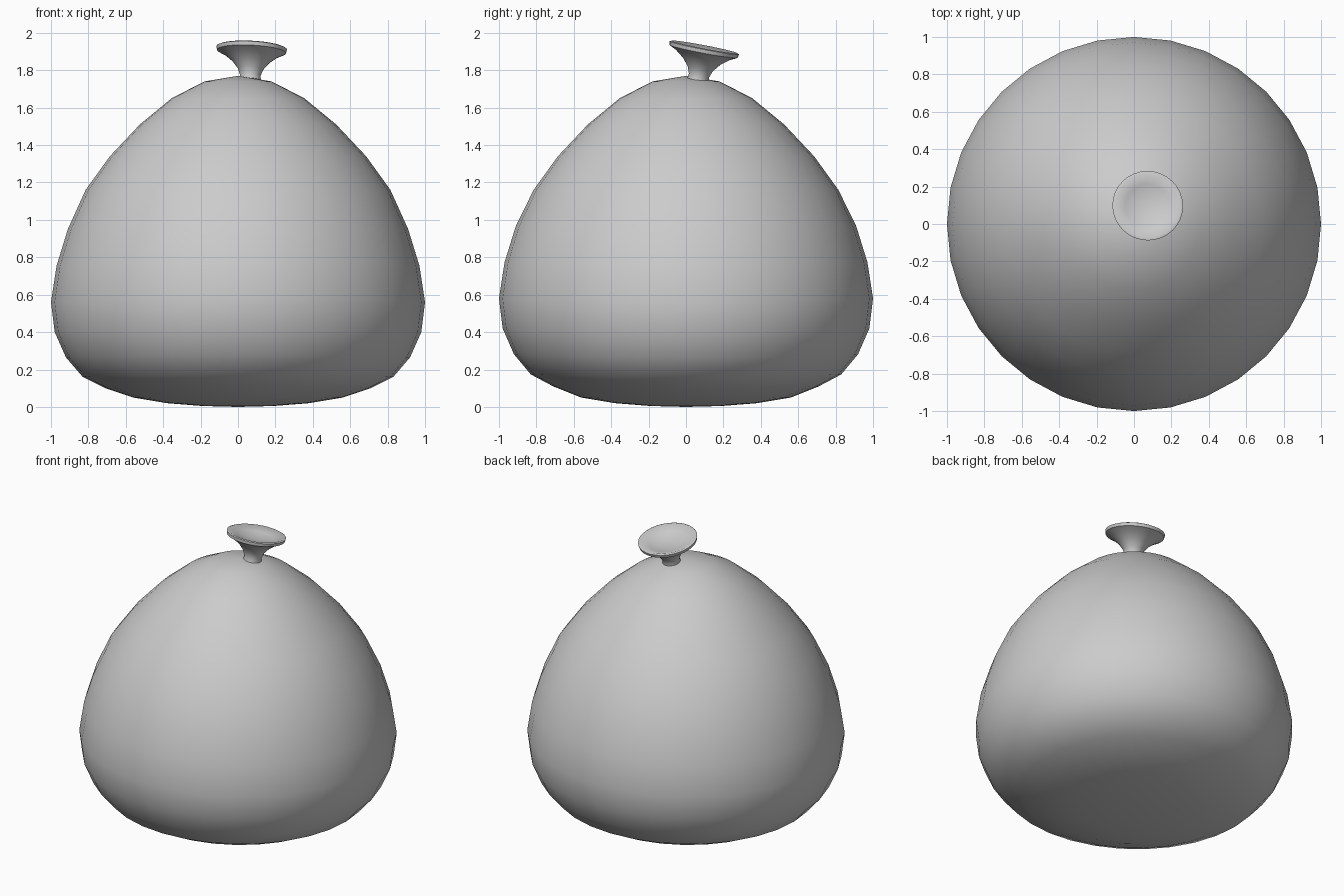
import bpy, bmesh, math
from mathutils import Matrix, Vector

if "Cube" in bpy.data.objects:
    bpy.data.objects.remove(bpy.data.objects["Cube"])


def lathe(name, profile, segments):
    """Spin (radius, z) points around z; zero radius closes to a pole."""
    bm = bmesh.new()
    rings = []
    for r, z in profile:
        if r == 0:
            rings.append([bm.verts.new((0, 0, z))] * segments)
        else:
            rings.append([bm.verts.new((r * math.cos(a), r * math.sin(a), z))
                          for a in (2 * math.pi * i / segments for i in range(segments))])
    for lo, hi in zip(rings, rings[1:]):
        for i in range(segments):
            j = (i + 1) % segments
            corners = list(dict.fromkeys((lo[i], lo[j], hi[j], hi[i])))
            bm.faces.new(corners)
    bmesh.ops.recalc_face_normals(bm, faces=bm.faces)
    mesh = bpy.data.meshes.new(name)
    bm.to_mesh(mesh)
    bm.free()
    obj = bpy.data.objects.new(name, mesh)
    bpy.context.collection.objects.link(obj)
    return obj


def smooth(obj, angle):
    bpy.ops.object.select_all(action='DESELECT')
    obj.select_set(True)
    bpy.context.view_layer.objects.active = obj
    bpy.ops.object.shade_smooth_by_angle(angle=math.radians(angle))


# Sagging sack body with a flattened base
body = lathe("sack_body", [
    (0, 0), (0.19, 0.005), (0.38, 0.02), (0.56, 0.05), (0.71, 0.10), (0.83, 0.16),
    (0.92, 0.265), (0.98, 0.40), (1.0, 0.56), (0.97, 0.755), (0.91, 0.95),
    (0.815, 1.16), (0.685, 1.34), (0.525, 1.51), (0.355, 1.65), (0.18, 1.74), (0, 1.77)], 32)
for v in body.data.vertices:
    if 0.1 < v.co.z < 1.0:
        v.co.z += 0.02 * v.co.y ** 2
smooth(body, 60)

# Flared, gathered mouth above the tie, with a dished opening
mouth = lathe("sack_mouth", [
    (0, -0.01), (0.058, -0.01), (0.055, 0.015), (0.068, 0.05), (0.10, 0.09),
    (0.145, 0.125), (0.185, 0.145), (0.189, 0.165), (0.178, 0.17),
    (0.12, 0.145), (0.06, 0.13), (0, 0.125)], 32)
tilt = Vector((0, 0, 1)).rotation_difference(Vector((0.05, 0.186, 0.98))).to_matrix().to_4x4()
mouth.data.transform(Matrix.Translation((0.065, 0.067, 1.758)) @ tilt)
smooth(mouth, 50)
